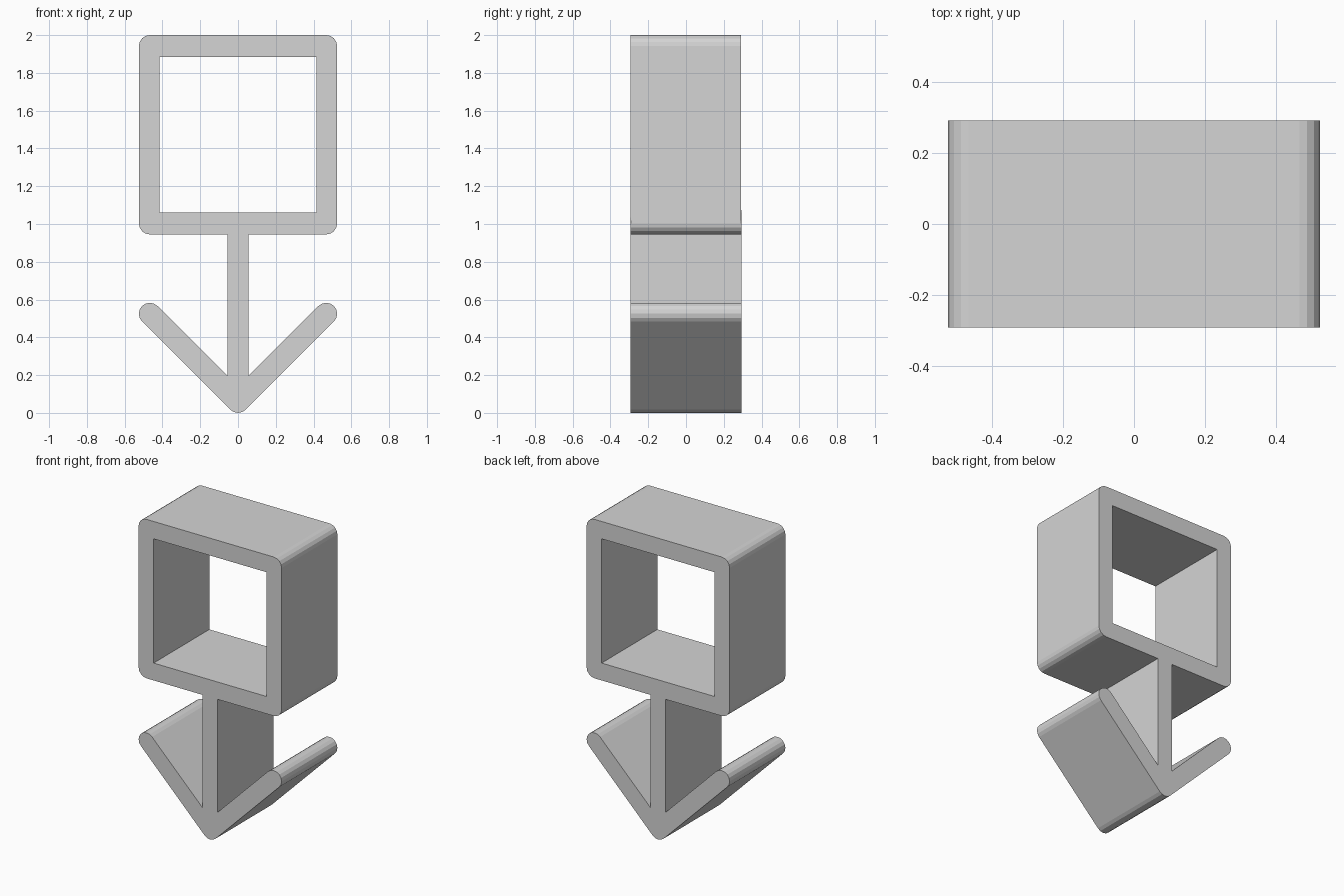
import bpy
from math import cos, sin, radians

cube = bpy.data.objects.get("Cube")
if cube:
    bpy.data.objects.remove(cube, do_unlink=True)

DEPTH = 0.585     # full thickness front to back
HALF = 0.525      # half width of the frame and the barbs
R = 0.058         # rounding radius of corners and barb ends
STEM = 0.055      # half width of the stem
BASE = 0.945      # underside of the frame
TOP = 2.0


def arc(cx, cz, start, end, steps):
    """Points on a rounded corner, angles in degrees."""
    angles = [radians(start + (end - start) * i / steps) for i in range(steps + 1)]
    return [(cx + R * cos(a), cz + R * sin(a)) for a in angles]


# right half of the silhouette, from the tip up to the top edge
inner = HALF - R
half = arc(0, R, -90, -45, 2)                        # arrow tip
half += arc(inner, inner + R, -45, 135, 8)           # barb end
half += [(STEM, STEM + R + R * 2 ** 0.5)]            # barb meets stem
half += [(STEM, BASE)]                               # stem meets frame
half += arc(inner, BASE + R, -90, 0, 4)              # lower frame corner
half += arc(inner, TOP - R, 0, 90, 4)                # upper frame corner
outline = half + [(-x, z) for x, z in reversed(half[1:])]

# square opening of the frame
opening = [(-0.415, 1.06), (0.415, 1.06), (0.415, 1.885), (-0.415, 1.885)]

# filled and extruded profile
curve = bpy.data.curves.new("frame_and_arrow_profile", "CURVE")
curve.dimensions = "2D"
curve.fill_mode = "BOTH"
curve.extrude = DEPTH / 2
for loop in (outline, opening):
    spline = curve.splines.new("POLY")
    spline.points.add(len(loop) - 1)
    for point, (x, z) in zip(spline.points, loop):
        point.co = (x, z, 0, 1)
    spline.use_cyclic_u = True

body = bpy.data.objects.new("frame_and_arrow", curve)
bpy.context.collection.objects.link(body)
body.rotation_euler.x = radians(90)

# turn the profile into an upright mesh
bpy.ops.object.select_all(action="DESELECT")
body.select_set(True)
bpy.context.view_layer.objects.active = body
bpy.ops.object.convert(target="MESH")
body = bpy.context.view_layer.objects.active
bpy.ops.object.transform_apply(location=False, rotation=True, scale=False)
bpy.ops.object.mode_set(mode="EDIT")
bpy.ops.mesh.select_all(action="SELECT")
bpy.ops.mesh.remove_doubles(threshold=0.0005)
bpy.ops.mesh.normals_make_consistent(inside=False)
bpy.ops.object.mode_set(mode="OBJECT")
bpy.ops.object.shade_flat()

# plain grey
grey = bpy.data.materials.new("light_grey")
grey.use_nodes = True
colour = (0.66, 0.66, 0.66, 1)
grey.diffuse_color = colour
grey.node_tree.nodes["Principled BSDF"].inputs["Base Color"].default_value = colour
body.data.materials.clear()
body.data.materials.append(grey)
